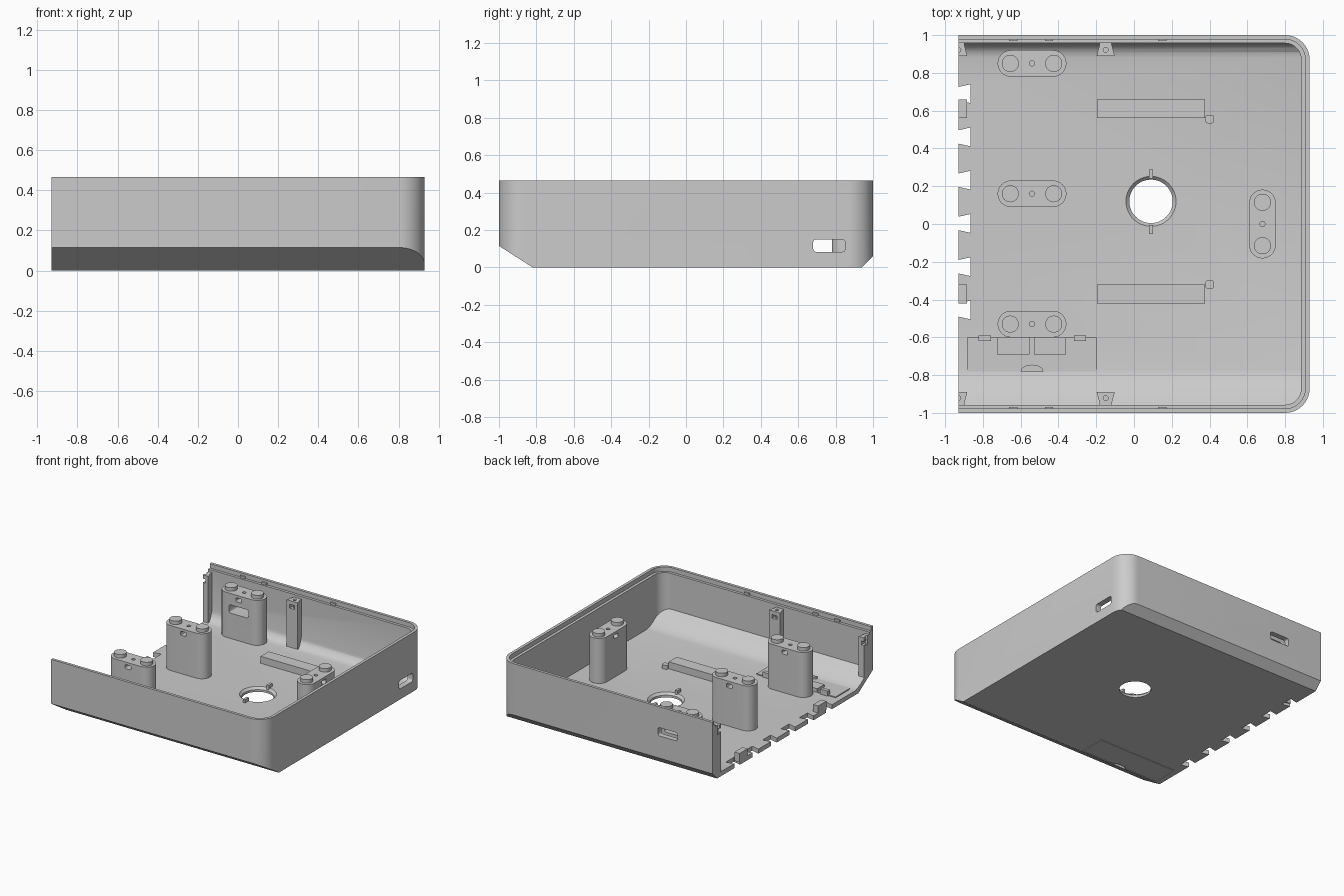
import bpy, bmesh, math
from mathutils import Vector

cube = bpy.data.objects.get("Cube")
if cube:
    bpy.data.objects.remove(cube, do_unlink=True)

GREY = (0.6, 0.6, 0.6, 1.0)
mat = bpy.data.materials.new("light_grey")
mat.use_nodes = True
mat.diffuse_color = GREY
mat.node_tree.nodes["Principled BSDF"].inputs["Base Color"].default_value = GREY

FLOOR = 0.035
parts = []


def finish(name, bm):
    bmesh.ops.remove_doubles(bm, verts=bm.verts, dist=1e-5)
    bmesh.ops.recalc_face_normals(bm, faces=bm.faces)
    mesh = bpy.data.meshes.new(name)
    bm.to_mesh(mesh)
    bm.free()
    mesh.materials.append(mat)
    obj = bpy.data.objects.new(name, mesh)
    bpy.context.scene.collection.objects.link(obj)
    parts.append(obj)
    return obj


def prism(name, pts, lo, hi, axis="z"):
    """Extrude a 2D outline along an axis."""
    place = {"z": lambda a, b, c: (a, b, c),
             "x": lambda a, b, c: (c, a, b),
             "y": lambda a, b, c: (a, c, b)}[axis]
    bm = bmesh.new()
    face = bm.faces.new([bm.verts.new(place(a, b, lo)) for a, b in pts])
    new = bmesh.ops.extrude_face_region(bm, geom=[face])["geom"]
    move = Vector(place(0, 0, hi - lo))
    bmesh.ops.translate(bm, vec=move,
                        verts=[g for g in new if isinstance(g, bmesh.types.BMVert)])
    return finish(name, bm)


def box(name, x0, x1, y0, y1, z0, z1):
    return prism(name, [(x0, y0), (x1, y0), (x1, y1), (x0, y1)], z0, z1)


def rounded(x0, x1, y0, y1, r, n=10):
    """Rounded rectangle outline."""
    pts = []
    corners = [(x1 - r, y1 - r), (x0 + r, y1 - r), (x0 + r, y0 + r), (x1 - r, y0 + r)]
    for k, (cx, cy) in enumerate(corners):
        for i in range(n + 1):
            a = math.pi / 2 * (k + i / n)
            p = (cx + r * math.cos(a), cy + r * math.sin(a))
            if not pts or math.dist(p, pts[-1]) > 1e-4:
                pts.append(p)
    if math.dist(pts[0], pts[-1]) < 1e-4:
        pts.pop()
    return pts


def circle(cx, cy, r, n=32):
    return [(cx + r * math.cos(2 * math.pi * i / n),
             cy + r * math.sin(2 * math.pi * i / n)) for i in range(n)]


def combine(obj, other, operation="DIFFERENCE"):
    """Apply a boolean and remove the helper."""
    mod = obj.modifiers.new("bool", "BOOLEAN")
    mod.operation, mod.object, mod.solver = operation, other, "EXACT"
    graph = bpy.context.evaluated_depsgraph_get()
    graph.update()
    mesh = bpy.data.meshes.new_from_object(obj.evaluated_get(graph))
    obj.modifiers.clear()
    obj.data = mesh
    parts.remove(other)
    bpy.data.objects.remove(other, do_unlink=True)


# Shell: rounded plan trimmed by the side profile, open at -x
shell = prism("case_shell", rounded(-1.4, 0.93, -1, 1, 0.13), 0, 0.465)
profile = [(-1.1, 0.6), (-1.1, 0.179), (-0.82, 0), (0.94, 0), (1.1, 0.16), (1.1, 0.6)]
combine(shell, prism("trim", profile, -0.93, 1.2, "x"), "INTERSECT")

# Cavity with softened floor edges, then the stepped lip
cavity = prism("cavity", rounded(-1.6, 0.885, -0.957, 0.957, 0.085), 0.01, 0.7)
inside = [(-1.1, 0.6), (-1.1, 0.26), (-0.96, 0.15), (-0.94, 0.132), (-0.90, 0.099),
          (-0.85, 0.063), (-0.81, 0.043), (-0.77, FLOOR), (0.88, FLOOR), (0.91, 0.042),
          (0.935, 0.06), (0.95, 0.085), (0.96, 0.12), (1.1, 0.3), (1.1, 0.6)]
combine(cavity, prism("trim", inside, -1.3, 1.2, "x"), "INTERSECT")
combine(shell, cavity)
combine(shell, prism("lip_cut", rounded(-1.6, 0.907, -0.978, 0.978, 0.108), 0.43, 0.7))

# Round floor opening with an eased inner edge
combine(shell, prism("hole", circle(0.09, 0.12, 0.115, 48), -0.1, 0.1))
bm = bmesh.new()
bmesh.ops.create_cone(bm, cap_ends=True, segments=48, radius1=0.105, radius2=0.14, depth=0.035)
bmesh.ops.translate(bm, verts=bm.verts, vec=(0.09, 0.12, 0.025))
combine(shell, finish("hole_ease", bm))

# Dovetail notches along the open edge of the floor
for i in range(6):
    y = 0.69 - 0.229 * i
    notch = [(-0.98, y - 0.024), (-0.865, y - 0.05), (-0.865, y + 0.05), (-0.98, y + 0.024)]
    combine(shell, prism("notch", notch, -0.1, 0.1))

# Wall slots
combine(shell, prism("side_slot", rounded(0.68, 0.85, 0.083, 0.15, 0.016, 4), 0.8, 1.1, "x"))
BACK_SLOT = rounded(-0.625, -0.455, 0.235, 0.30, 0.016, 4)
combine(shell, prism("back_slot", BACK_SLOT, 0.9, 1.1, "y"))

# Hatch seam on the underside, with finger notch
for x0, x1, y0, y1 in [(-0.885, -0.195, -0.603, -0.597), (-0.885, -0.195, -0.813, -0.807),
                       (-0.888, -0.882, -0.813, -0.597), (-0.198, -0.192, -0.813, -0.597)]:
    combine(shell, box("seam", x0, x1, y0, y1, -0.02, 0.012))
combine(shell, prism("finger_notch", rounded(-0.59, -0.49, -0.815, -0.79, 0.01, 4), -0.02, 0.02))


# Mounting columns with two pads, screw hole and cross hole
def column(name, cx, cy, along_x):
    hx, hy = (0.182, 0.07) if along_x else (0.07, 0.182)
    col = prism(name, rounded(cx - hx, cx + hx, cy - hy, cy + hy, 0.07), 0.02, 0.39)
    combine(col, prism("screw", circle(cx, cy, 0.014, 16), 0.3, 0.5))
    c, d = (cx, cy) if along_x else (cy, cx)
    window = rounded(c - 0.025, c + 0.025, 0.338, 0.37, 0.008, 3)
    combine(col, prism("cross", window, d - 0.2, d + 0.2, "y" if along_x else "x"))
    for s in (-1, 1):
        px, py = (cx + s * 0.115, cy) if along_x else (cx, cy + s * 0.115)
        prism(name + "_pad", circle(px, py, 0.045), 0.38, 0.418)
    return col


back_column = column("back_column", -0.54, 0.85, True)
combine(back_column, prism("pass", BACK_SLOT, 0.7, 1.0, "y"))
column("middle_column", -0.54, 0.16, True)
column("front_column", -0.54, -0.53, True)
column("side_column", 0.68, 0.0, False)

# Floor bars, edge blocks and locating pegs
for y in (0.61, -0.37):
    box("floor_bar", -0.195, 0.375, y - 0.05, y + 0.05, 0.02, 0.09)
    box("edge_block", -0.93, -0.885, y - 0.05, y + 0.05, 0.02, 0.09)
for y in (0.555, -0.32):
    prism("locating_peg", rounded(0.378, 0.423, y - 0.022, y + 0.022, 0.012, 4), 0.02, 0.065)
for y in (0.265, -0.03):
    box("opening_tab", 0.08, 0.1, y - 0.024, y + 0.024, 0.02, 0.06)

# Dovetail wall posts and lip bumps, mirrored front and back
for s, side, base in ((1, "back", 0.03), (-1, "front", 0.085)):
    shapes = {"wall_post": [(-0.198, 0.89), (-0.102, 0.89), (-0.118, 0.95),
                            (-0.118, 0.965), (-0.182, 0.965), (-0.182, 0.95)],
              "end_post": [(-0.93, 0.89), (-0.883, 0.89), (-0.898, 0.95),
                           (-0.898, 0.965), (-0.93, 0.965)]}
    for kind, pts in shapes.items():
        post = prism(f"{side}_{kind}", [(x, s * y) for x, y in pts], base + 0.012, 0.41)
        cx = -0.15 if kind == "wall_post" else -0.93
        combine(post, prism("screw", circle(cx, s * 0.922, 0.013, 16), 0.34, 0.5))
        y0, y1 = sorted((s * 0.85, s * 0.935))
        combine(post, box("pocket", cx - 0.022, cx + 0.022, y0, y1, 0.35, 0.38))
    for x in (0.15, -0.45, -0.64):
        y0, y1 = sorted((s * 0.968, s * 0.982))
        box(side + "_lip_bump", x - 0.022, x + 0.022, y0, y1, 0.425, 0.447)

# Hatch on the inside of the floor
box("hatch_plate", -0.885, -0.195, -0.78, -0.6, 0.03, 0.043)
for x in (-0.79, -0.285):
    box("hatch_clip", x - 0.032, x + 0.032, -0.62, -0.59, 0.03, 0.075)
for x0, x1 in ((-0.725, -0.553), (-0.53, -0.36)):
    box("hatch_rib", x0, x1, -0.69, -0.6, 0.03, 0.065)
bump = [(-0.54 + 0.06 * math.cos(a), -0.78 + 0.035 * math.sin(a))
        for a in (math.pi * i / 12 for i in range(13))]
prism("hatch_grip", bump, 0.03, 0.06)

# Smooth curved walls, keep hard edges
for obj in bpy.context.selected_objects:
    obj.select_set(False)
for obj in parts:
    obj.select_set(True)
bpy.context.view_layer.objects.active = shell
bpy.ops.object.shade_smooth_by_angle(angle=math.radians(30))
